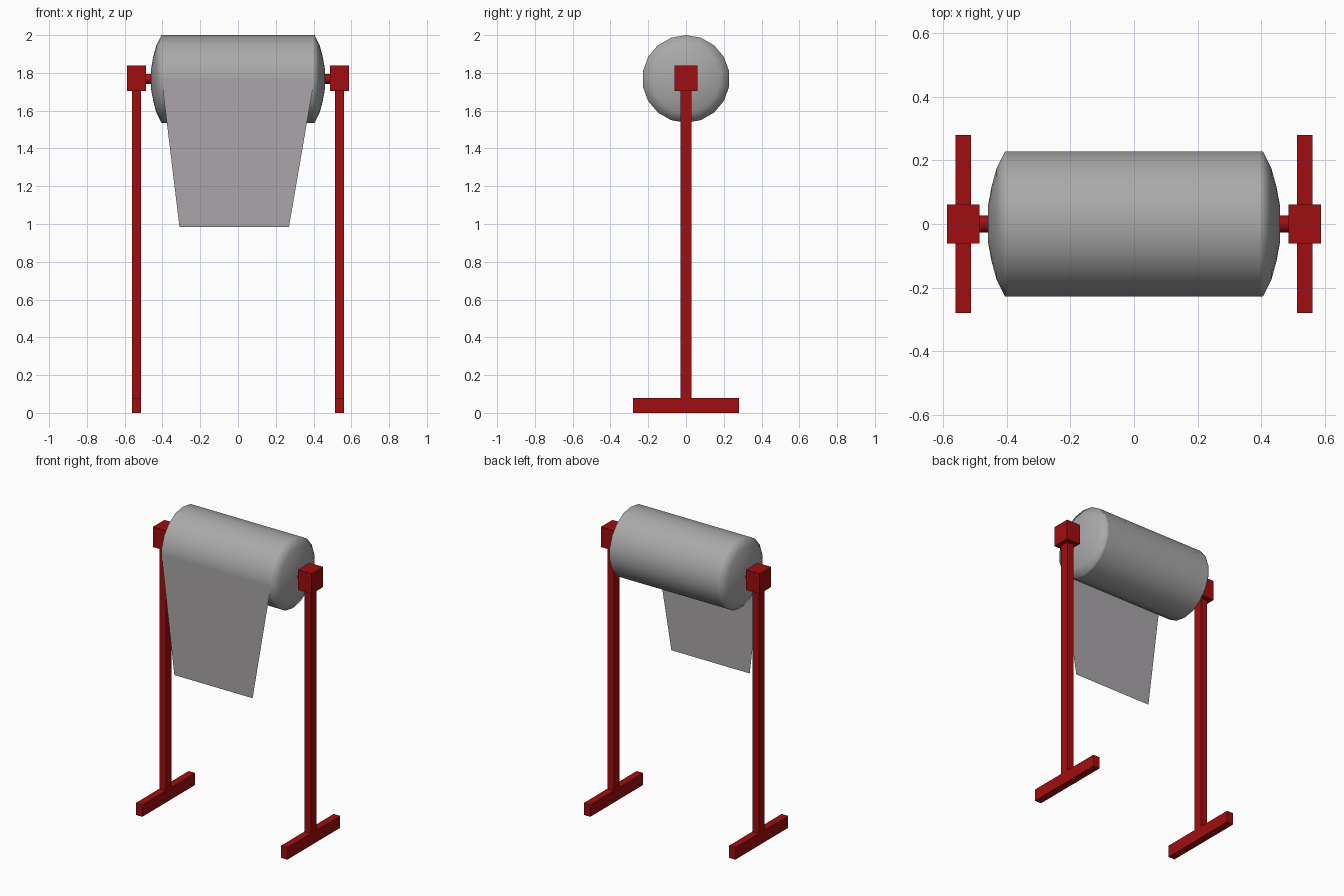
import bpy, bmesh, math
from mathutils import Vector

if "Cube" in bpy.data.objects:
    bpy.data.objects.remove(bpy.data.objects["Cube"])

AXIS_Z = 1.768      # height of the roll axis
POST_X = 0.537      # side frame position


def material(name, rgb):
    m = bpy.data.materials.new(name)
    m.diffuse_color = (*rgb, 1.0)
    m.use_nodes = True
    m.node_tree.nodes["Principled BSDF"].inputs["Base Color"].default_value = m.diffuse_color
    return m


RED = material("dark red paint", (0.35, 0.004, 0.005))
GREY = material("grey roll", (0.40, 0.40, 0.40))
SHEET = material("warm grey sheet", (0.40, 0.375, 0.395))


def finish(name, bm, mat, smooth=False):
    mesh = bpy.data.meshes.new(name)
    for f in bm.faces:
        f.smooth = smooth
    bm.to_mesh(mesh)
    bm.free()
    mesh.materials.append(mat)
    ob = bpy.data.objects.new(name, mesh)
    bpy.context.collection.objects.link(ob)
    return ob


def box(name, lo, hi, mat):
    bm = bmesh.new()
    bmesh.ops.create_cube(bm, size=1)
    lo, hi = Vector(lo), Vector(hi)
    bmesh.ops.scale(bm, vec=hi - lo, verts=bm.verts)
    bmesh.ops.translate(bm, vec=(lo + hi) / 2, verts=bm.verts)
    return finish(name, bm, mat)


def lathe_x(name, profile, sides, mat):
    """Spin (x, radius) points round the roll axis."""
    bm = bmesh.new()
    verts = [bm.verts.new((x, 0, AXIS_Z + r)) for x, r in profile]
    edges = [bm.edges.new(p) for p in zip(verts, verts[1:])]
    bmesh.ops.spin(bm, geom=verts + edges, cent=(0, 0, AXIS_Z), axis=(1, 0, 0),
                   angle=2 * math.pi, steps=sides, use_duplicate=False)
    bmesh.ops.remove_doubles(bm, verts=bm.verts, dist=0.0005)
    bmesh.ops.recalc_face_normals(bm, faces=bm.faces)
    return finish(name, bm, mat, smooth=True)


# Side frames: foot, post, bearing block
for side, s in (("left", -1), ("right", 1)):
    x = s * POST_X
    box(side + "_foot", (x - 0.024, -0.28, 0), (x + 0.024, 0.28, 0.08), RED)
    box(side + "_post", (x - 0.024, -0.03, 0.08), (x + 0.024, 0.03, 1.72), RED)
    box(side + "_bearing_block", (x - 0.051, -0.061, 1.703), (x + 0.051, 0.061, 1.838), RED)

# Axle through the roll
axle = lathe_x("axle", [(-0.52, 0), (-0.52, 0.027), (0.52, 0.027), (0.52, 0)], 24, RED)
bpy.context.view_layer.objects.active = axle
axle.select_set(True)
bpy.ops.object.shade_smooth_by_angle(angle=math.radians(30))

# Roll with domed ends
end = [(0.46, 0), (0.46, 0.055), (0.448, 0.12), (0.432, 0.179), (0.406, 0.232), (0.396, 0.232)]
lathe_x("paper_roll", [(-x, r) for x, r in end] + end[::-1], 18, GREY)

# Loose sheet hanging at the front
bm = bmesh.new()
corners = [(-0.31, 0.985), (0.27, 0.985), (0.405, 1.77), (-0.405, 1.77)]
bm.faces.new([bm.verts.new((x, -0.231, z)) for x, z in corners])
finish("hanging_sheet", bm, SHEET)
